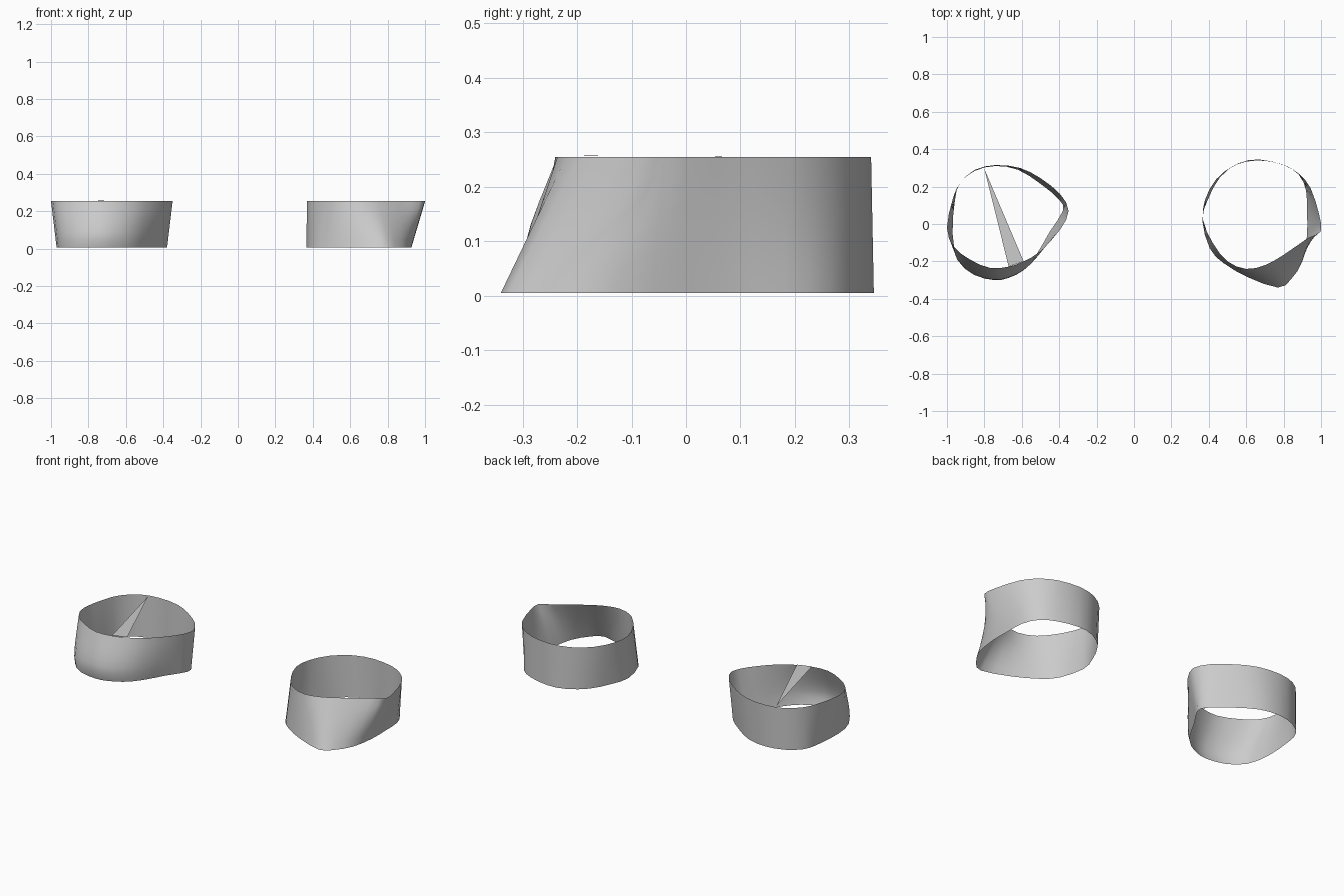
import bpy
import bmesh
import math
from mathutils import Vector

if "Cube" in bpy.data.objects:
    bpy.data.objects.remove(bpy.data.objects["Cube"])

grey = bpy.data.materials.new("plain_grey")
grey.diffuse_color = (0.6, 0.6, 0.6, 1)
grey.use_nodes = True
grey.node_tree.nodes["Principled BSDF"].inputs["Base Color"].default_value = grey.diffuse_color


def smooth_loop(pts, sub=2):
    """Closed Catmull-Rom resampling of a 2D outline."""
    n, out = len(pts), []
    for i in range(n):
        a, b, c, d = (Vector(pts[(i + k) % n]) for k in (-1, 0, 1, 2))
        for s in range(sub):
            t = s / sub
            out.append(0.5 * (2 * b + (c - a) * t + (2 * a - 5 * b + 4 * c - d) * t * t
                              + (3 * b - a - 3 * c + d) * t ** 3))
    return out


def make_object(name, bm):
    me = bpy.data.meshes.new(name)
    bm.to_mesh(me)
    bm.free()
    me.materials.append(grey)
    ob = bpy.data.objects.new(name, me)
    bpy.context.collection.objects.link(ob)
    for p in me.polygons:
        p.use_smooth = True
    return ob


def make_cuff(name, bottom, top, bulge, z0=0.005, z1=0.255, rows=6):
    """Open band lofted from the bottom outline to the top outline."""
    lo, hi = smooth_loop(bottom), smooth_loop(top)
    n = len(lo)
    bm = bmesh.new()
    rings = []
    for r in range(rows + 1):
        t = r / rows
        ring = []
        for a, b in zip(lo, hi):
            p = a.lerp(b, t)
            front = max(0.0, -p.y / 0.3)
            y = p.y - bulge * front * math.sin(math.pi * t ** 0.7)
            ring.append(bm.verts.new((p.x, y, z0 + (z1 - z0) * t)))
        rings.append(ring)
    for a, b in zip(rings, rings[1:]):
        for i in range(n):
            j = (i + 1) % n
            bm.faces.new((a[j], a[i], b[i], b[j]))
    return make_object(name, bm)


# Left cuff: bulging front, top leaning outwards on the right
make_cuff(
    "left_cuff",
    [(-.74, .31), (-.62, .29), (-.5, .215), (-.40, .13), (-.38, .07), (-.45, -.04),
     (-.52, -.16), (-.59, -.235), (-.67, -.275), (-.74, -.287), (-.85, -.265),
     (-.94, -.19), (-.97, -.05), (-.957, .13), (-.93, .22), (-.85, .285)],
    [(-.74, .315), (-.61, .30), (-.5, .245), (-.395, .16), (-.35, .07), (-.395, -.03),
     (-.50, -.145), (-.59, -.20), (-.67, -.228), (-.77, -.235), (-.877, -.19),
     (-.965, -.12), (-1, -.02), (-.97, .13), (-.93, .22), (-.85, .29)],
    0.03)

# Right cuff: bottom pulled forwards to a rounded point
make_cuff(
    "right_cuff",
    [(.67, .345), (.80, .315), (.88, .265), (.92, .18), (.925, .06), (.925, -.06),
     (.90, -.20), (.84, -.295), (.77, -.34), (.61, -.285), (.48, -.21), (.405, -.13),
     (.365, .02), (.395, .13), (.46, .25), (.56, .325)],
    [(.66, .34), (.79, .32), (.88, .27), (.945, .19), (.99, .05), (.998, -.04),
     (.93, -.075), (.80, -.165), (.70, -.22), (.60, -.24), (.50, -.20), (.42, -.10),
     (.37, .02), (.38, .13), (.44, .24), (.54, .315)],
    0.0)

# Thin sliver spanning the top of the left cuff
bm = bmesh.new()
bm.faces.new([bm.verts.new(v) for v in
              ((-.80, .295, .255), (-.67, -.228, .257), (-.59, -.20, .257))])
make_object("cross_sliver", bm)
